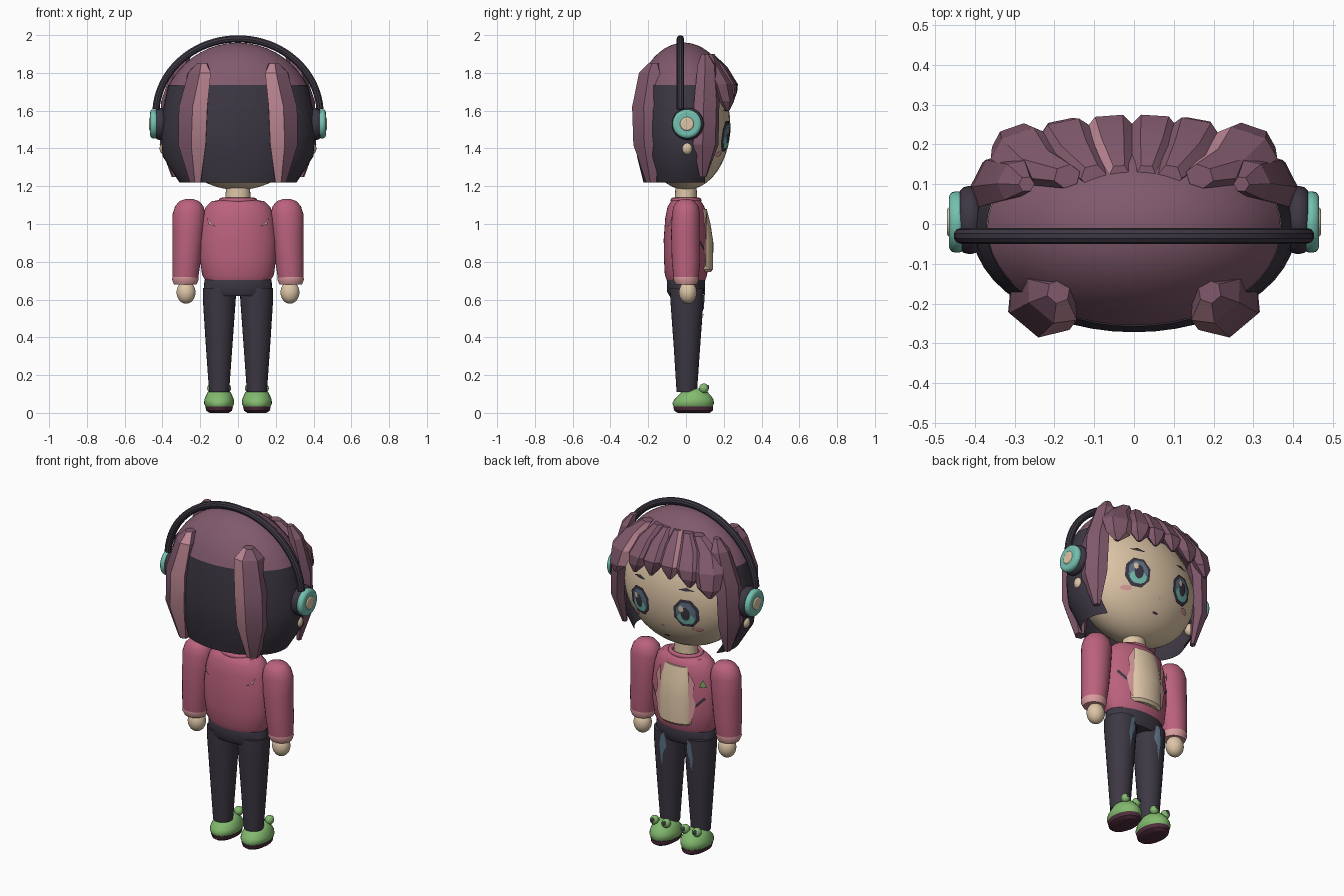
import bpy, bmesh, math
from math import sin, cos, pi, radians, sqrt

if "Cube" in bpy.data.objects:
    bpy.data.objects.remove(bpy.data.objects["Cube"])


def material(name, code):
    lin = [(int(code[i:i + 2], 16) / 255) ** 2.2 for i in (0, 2, 4)] + [1]
    m = bpy.data.materials.new(name)
    m.use_nodes = True
    m.diffuse_color = lin
    m.node_tree.nodes["Principled BSDF"].inputs["Base Color"].default_value = lin
    return m


SKIN = material("skin", "dcc4a5")
HAIR = material("plum hair", "805a6c")
SHINE = material("hair highlight", "b98490")
JACKET = material("rose jacket", "b9627c")
TRIM = material("pale pink trim", "d99a9c")
DARK = material("charcoal", "3f3a45")
TEAL = material("teal", "74c0b0")
GREEN = material("leaf green", "82b96e")
SLATE = material("slate blue", "5f7488")
SOLE = material("dark maroon", "50303f")


def finish(bm, name, mats, angle=35):
    bmesh.ops.recalc_face_normals(bm, faces=bm.faces)
    me = bpy.data.meshes.new(name)
    bm.to_mesh(me)
    bm.free()
    ob = bpy.data.objects.new(name, me)
    bpy.context.collection.objects.link(ob)
    for m in mats:
        me.materials.append(m)
    smooth(ob, angle)
    return ob


def smooth(ob, angle=35):
    bpy.ops.object.select_all(action="DESELECT")
    ob.select_set(True)
    bpy.context.view_layer.objects.active = ob
    bpy.ops.object.shade_smooth_by_angle(angle=radians(angle))


def loft(name, rings, mat, n=28, side=1, rot=0, accent=None, strips=(), cut=None, angle=35):
    """Skin horizontal oval rings (z, cx, cy, rx, ry); strips take the accent colour."""
    bm, rows = bmesh.new(), []
    for z, cx, cy, rx, ry in rings:
        row = []
        for k in range(n):
            u, v = rx * cos(2 * pi * k / n), ry * sin(2 * pi * k / n)
            x, y = cx + u * cos(rot) - v * sin(rot), cy + u * sin(rot) + v * cos(rot)
            row.append(bm.verts.new((side * x, y, z)))
        rows.append(row)
    for a, b in zip(rows, rows[1:]):
        for k in range(n):
            j = (k + 1) % n
            f = bm.faces.new((a[k], a[j], b[j], b[k]))
            f.material_index = 1 if k in strips else 0
    if cut is None:
        bm.faces.new(rows[0])
        bm.faces.new(rows[-1])
    else:
        bmesh.ops.bisect_plane(bm, geom=bm.verts[:] + bm.edges[:] + bm.faces[:],
                               plane_co=(0, cut, 0), plane_no=(0, 1, 0), clear_outer=True)
    return finish(bm, name, [mat] + ([accent] if accent else []), angle)


def ball(name, loc, size, mat):
    bpy.ops.mesh.primitive_uv_sphere_add(segments=32, ring_count=20, radius=1, location=loc)
    ob = bpy.context.object
    ob.name, ob.scale = name, size
    ob.data.materials.append(mat)
    smooth(ob)


def disc(name, x0, x1, y, z, r, mat):
    bpy.ops.mesh.primitive_cylinder_add(vertices=32, radius=r, depth=abs(x1 - x0),
                                        location=((x0 + x1) / 2, y, z), rotation=(0, pi / 2, 0))
    ob = bpy.context.object
    ob.name = name
    ob.data.materials.append(mat)
    bev = ob.modifiers.new("rounded rim", "BEVEL")
    bev.width, bev.segments = abs(x1 - x0) * 0.4, 3
    smooth(ob)


def plate(name, pts, surface, mat, off):
    """Thin painted patch: an (x, z) outline laid on a surface y = f(x, z)."""
    bm, rows = bmesh.new(), []
    mx, mz = sum(p[0] for p in pts) / len(pts), sum(p[1] for p in pts) / len(pts)
    where = lambda x, z: (x, surface(x, z) + math.copysign(off, surface(x, z)), z)
    for t in (1, 0.5):
        rows.append([bm.verts.new(where(mx + (x - mx) * t, mz + (z - mz) * t)) for x, z in pts])
    mid = bm.verts.new(where(mx, mz))
    for k in range(len(pts)):
        j = (k + 1) % len(pts)
        bm.faces.new((rows[0][k], rows[0][j], rows[1][j], rows[1][k]))
        bm.faces.new((rows[1][k], rows[1][j], mid))
    finish(bm, name, [mat])


def oval(x, z, rx, rz, n=12):
    return [(x + rx * cos(2 * pi * (k + .5) / n), z + rz * sin(2 * pi * (k + .5) / n)) for k in range(n)]


face = lambda x, z: .235 * sqrt(max(0, 1 - (x / .37) ** 2 - ((z - 1.52) / .34) ** 2))
chest = lambda x, z: .117 * sqrt(max(0, 1 - (x / .203) ** 2))
back = lambda x, z: -chest(x, z)


def thigh(x, z):
    r = .053 + .035 * (z - .11) / .51
    return .005 + sqrt(max(0, r * r - (abs(x) - .1) ** 2))


# Head, hair dome and dark back hair
ball("head", (0, 0, 1.52), (.37, .235, .34), SKIN)
loft("hair_dome", [(1.55 + .41 * sin(radians(t)), 0, -.01, .41 * cos(radians(t)), .272 * cos(radians(t)))
                   for t in (26, 33, 40, 47, 54, 61, 68, 75, 82, 88)], HAIR, n=48)
loft("back_hair", [(1.735, 0, -.01, .37, .247), (1.6, 0, -.01, .398, .262), (1.48, 0, -.01, .408, .262),
                   (1.36, 0, -.01, .40, .25), (1.22, 0, -.01, .31, .215)], DARK, n=48, cut=.1)

# Hair locks on the back and the sides
for s, label in ((1, "left"), (-1, "right")):
    loft("back_lock_" + label, [(1.85, .19, -.17, .03, .03), (1.80, .205, -.19, .08, .05),
                                (1.62, .235, -.205, .095, .075), (1.42, .24, -.2, .09, .075),
                                (1.22, .225, -.18, .035, .03)],
         HAIR, n=6, side=s, rot=.7, accent=SHINE, strips=(3,), angle=20)
    loft("side_lock_" + label, [(1.9, .27, .1, .02, .02), (1.84, .30, .11, .055, .04),
                                (1.65, .355, .11, .075, .045), (1.42, .365, .105, .075, .042),
                                (1.25, .335, .09, .02, .015)],
         HAIR, n=6, side=s, rot=-1.1, angle=20)

# Fringe of pointed locks: centre x, half width, tip height, highlight strips
fringe = [(-.28, .085, 1.6, ()), (-.17, .08, 1.64, ()), (-.06, .07, 1.66, (2,)),
          (.05, .07, 1.65, ()), (.15, .075, 1.64, ()), (.275, .09, 1.6, (2,))]
for i, (x, w, tip, strips) in enumerate(fringe):
    bend = .55 * x * x
    loft("fringe_lock_%d" % (i + 1), [(1.9, x * .6, .12, w * .4, .03), (1.83, x * .85, .185 - bend, w * .8, .04),
                                      (1.74, x, .235 - bend, w, .045),
                                      (tip + .05, x * 1.06, .24 - bend * .6, w * .75, .035),
                                      (tip, x * 1.1, .245 - bend * .6, w * .15, .01)],
         HAIR, n=6, rot=-x * 1.2, accent=SHINE, strips=strips, angle=20)

# Face details
for s, label in ((1, "left"), (-1, "right")):
    x = .15 * s
    plate("eye_rim_" + label, oval(x, 1.465, .074, .088, 8), face, DARK, .005)
    plate("eye_white_" + label, oval(x, 1.465, .057, .07, 8), face, SLATE, .008)
    plate("iris_" + label, oval(x, 1.435, .048, .036), face, TEAL, .010)
    plate("pupil_" + label, oval(x, 1.465, .026, .04), face, DARK, .012)
    plate("eye_glint_" + label, oval(x + .02, 1.495, .015, .02, 6), face, SKIN, .014)
    plate("brow_" + label, [(x - .045, 1.60), (x, 1.615), (x + .045, 1.60), (x, 1.595)], face, DARK, .006)
    plate("blush_" + label, oval(.2 * s, 1.37, .03, .014), face, TRIM, .005)
    ball("ear_lobe_" + label, (.385 * s, .005, 1.4), (.03, .03, .035), SKIN)
plate("nose", oval(0, 1.36, .008, .006, 6), face, TRIM, .005)
plate("mouth", oval(0, 1.285, .02, .006, 8), face, SOLE, .005)

# Headphones
curve = bpy.data.curves.new("headband", "CURVE")
curve.dimensions, curve.bevel_depth, curve.bevel_resolution = "3D", .02, 3
curve.use_fill_caps = True
spline = curve.splines.new("POLY")
spline.points.add(40)
for k, p in enumerate(spline.points):
    a = radians(4) + (pi - radians(8)) * k / 40
    p.co = (.435 * cos(a), -.03, 1.58 + .4 * sin(a), 1)
band = bpy.data.objects.new("headband", curve)
bpy.context.collection.objects.link(band)
curve.materials.append(DARK)
bpy.ops.object.select_all(action="DESELECT")
band.select_set(True)
bpy.context.view_layer.objects.active = band
bpy.ops.object.convert(target="MESH")
smooth(bpy.context.object)
for s, label in ((1, "left"), (-1, "right")):
    disc("ear_pad_" + label, .385 * s, .44 * s, .01, 1.53, .085, DARK)
    disc("ear_cup_" + label, .425 * s, .465 * s, .005, 1.53, .077, TEAL)
    disc("ear_cap_" + label, .45 * s, .47 * s, .005, 1.53, .037, SKIN)

# Neck, jacket and shirt
loft("neck", [(1.08, 0, 0, .07, .06), (1.14, 0, 0, .066, .058), (1.24, 0, 0, .062, .055)], SKIN)
loft("jacket", [(.70, 0, 0, .172, .1), (.73, 0, 0, .19, .112), (.82, 0, 0, .202, .117), (.92, 0, 0, .205, .118),
                (1.03, 0, 0, .19, .11), (1.09, 0, 0, .172, .098), (1.12, 0, 0, .14, .08), (1.127, 0, 0, .1, .07)],
     JACKET, n=40)
bpy.ops.mesh.primitive_torus_add(major_radius=.088, minor_radius=.014, location=(0, 0, 1.125))
collar = bpy.context.object
collar.name, collar.scale = "collar", (1, .8, 1)
collar.data.materials.append(JACKET)
smooth(collar)
loft("shirt_front", [(.745, 0, .085, .09, .045), (.76, 0, .085, .105, .058), (.9, 0, .085, .105, .06),
                     (1.0, 0, .08, .1, .05), (1.08, 0, .07, .085, .04)], SKIN)
for s, label in ((1, "left"), (-1, "right")):
    plate("lapel_" + label, [(.09 * s, 1.07), (.125 * s, 1.0), (.105 * s, .95), (.13 * s, .88),
                             (.11 * s, .78), (.09 * s, .76)], chest, TRIM, .006)
    plate("back_mark_" + label, [(.165 * s, 1.035), (.155 * s, .998), (.115 * s, .985), (.135 * s, 1.0)],
          back, TRIM, .005)
    plate("pocket_line_" + label, [(.125 * s, .875), (.13 * s, .86), (.175 * s, .91), (.168 * s, .922)],
          chest, DARK, .005)
plate("chest_badge", [(-.145, .98), (-.18, .98), (-.163, 1.025)], chest, GREEN, .006)

# Arms, trousers and frog slippers
loft("trouser_waist", [(.62, 0, 0, .165, .088), (.64, 0, 0, .182, .1), (.70, 0, 0, .178, .102), (.715, 0, 0, .17, .098)],
     DARK, n=36)
for s, label in ((1, "left"), (-1, "right")):
    loft("sleeve_" + label, [(1.132, .258, 0, .02, .02), (1.122, .258, 0, .05, .045), (1.095, .258, 0, .075, .066),
                             (1.05, .26, 0, .087, .075), (.95, .264, -.002, .083, .077), (.8, .273, 0, .075, .075),
                             (.71, .279, 0, .068, .066)], JACKET, side=s)
    loft("cuff_" + label, [(.72, .279, 0, .068, .067), (.705, .279, 0, .07, .068), (.68, .279, .002, .06, .056)],
         TRIM, side=s)
    ball("hand_" + label, (.275 * s, .01, .638), (.05, .047, .06), SKIN)
    loft("trouser_leg_" + label, [(.66, .098, .005, .088, .09), (.6, .099, .005, .087, .088),
                                  (.35, .1, .005, .07, .07), (.11, .1, .004, .053, .054)], DARK, side=s)
    plate("trouser_fade_" + label, [(.075 * s, .66), (.1 * s, .64), (.11 * s, .55), (.095 * s, .46),
                                    (.085 * s, .54), (.065 * s, .58)], thigh, SLATE, .006)
    loft("sole_" + label, [(0, .1, .04, .05, .085), (.012, .1, .04, .068, .102), (.035, .1, .038, .074, .106)],
         SOLE, side=s)
    loft("slipper_" + label, [(.035, .1, .038, .072, .104), (.05, .1, .038, .08, .11), (.07, .1, .042, .078, .104),
                              (.09, .1, .045, .07, .088), (.11, .1, .045, .06, .07), (.125, .1, .055, .04, .045),
                              (.13, .1, .06, .015, .02)], GREEN, side=s, angle=50)
    for d in (-.038, .038):
        ball("frog_eye_" + label, (.1 * s + d, .095, .13), (.025, .025, .026), GREEN)
        ball("frog_pupil_" + label, (.1 * s + d, .113, .135), (.013, .01, .014), DARK)
